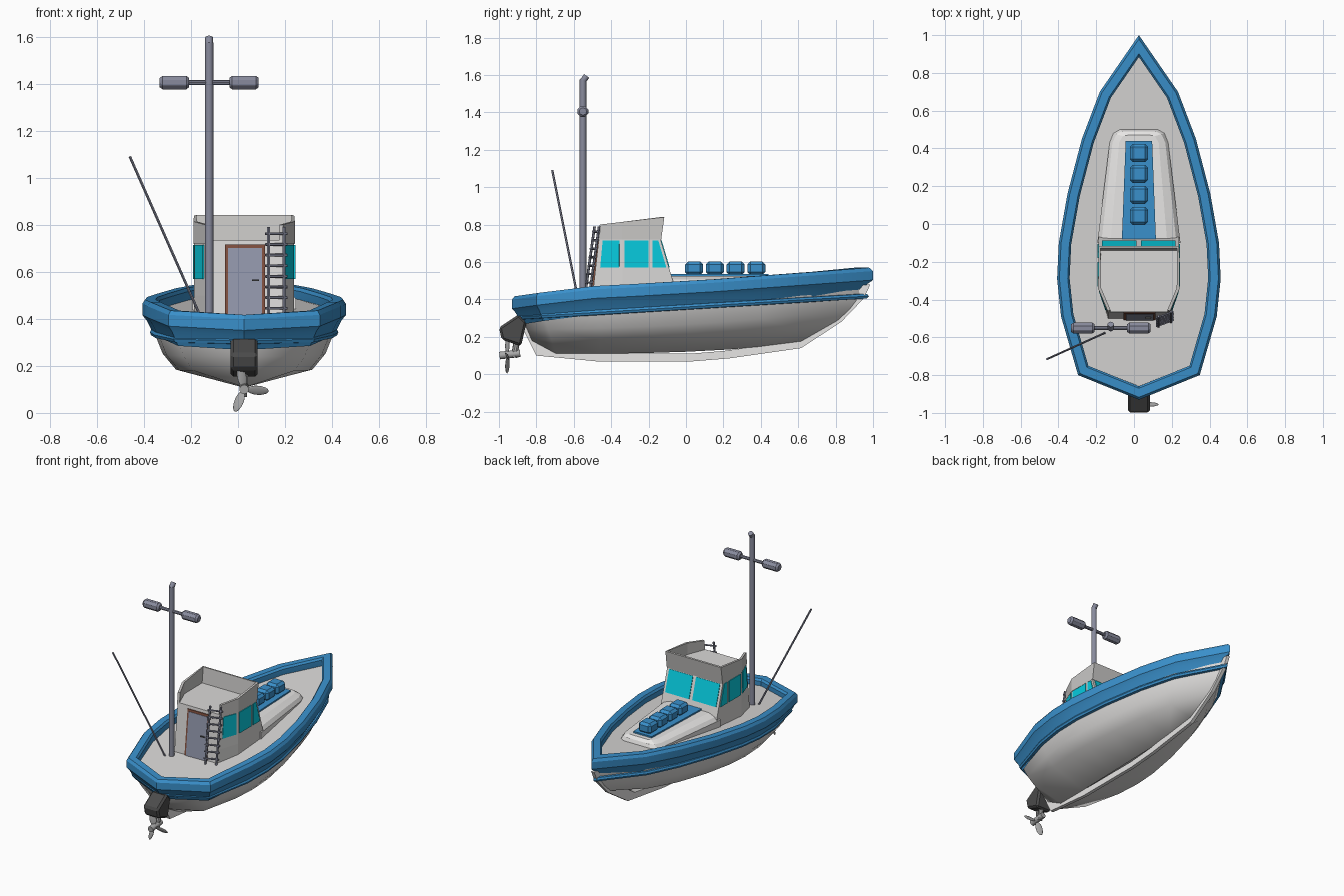
import bpy, bmesh, math
from mathutils import Vector

if "Cube" in bpy.data.objects:
    bpy.data.objects.remove(bpy.data.objects["Cube"])

CX = 0.026  # centre line of the boat


def material(name, r, g, b):
    m = bpy.data.materials.new(name)
    m.use_nodes = True
    m.diffuse_color = (r, g, b, 1)
    m.node_tree.nodes["Principled BSDF"].inputs["Base Color"].default_value = (r, g, b, 1)
    return m


WHITE = material("off white paint", .7, .69, .68)
TRIM = material("bright white trim", .82, .81, .8)
GREY = material("light grey roof", .58, .57, .56)
BLUE = material("blue paint", .042, .28, .6)
GLASS = material("cyan glass", .002, .6, .74)
STEEL = material("blue grey steel", .25, .26, .34)
DOOR = material("door grey", .29, .31, .41)
WOOD = material("brown frame", .22, .08, .05)
DARK = material("dark motor casing", .07, .07, .07)
METAL = material("propeller metal", .4, .4, .4)


def finish(ob, mat, bevel=0, thick=0, angle=None):
    ob.data.materials.append(mat)
    if thick:
        s = ob.modifiers.new("thickness", "SOLIDIFY")
        s.thickness, s.offset = thick, 0
    if bevel:
        b = ob.modifiers.new("bevel", "BEVEL")
        b.width, b.segments = bevel, 1
    if angle:
        bpy.ops.object.select_all(action="DESELECT")
        ob.select_set(True)
        bpy.context.view_layer.objects.active = ob
        bpy.ops.object.shade_smooth_by_angle(angle=math.radians(angle))
    return ob


def mesh(name, verts, faces, mat, **kw):
    me = bpy.data.meshes.new(name)
    me.from_pydata(verts, [], faces)
    bm = bmesh.new()
    bm.from_mesh(me)
    bmesh.ops.recalc_face_normals(bm, faces=bm.faces)
    bm.to_mesh(me)
    bm.free()
    ob = bpy.data.objects.new(name, me)
    bpy.context.collection.objects.link(ob)
    return finish(ob, mat, **kw)


def loft(name, rings, mat, loop=False, **kw):
    n, k = len(rings[0]), len(rings)
    faces = [(a * n + i, a * n + (i + 1) % n, (a + 1) % k * n + (i + 1) % n, (a + 1) % k * n + i)
             for a in range(k if loop else k - 1) for i in range(n)]
    if not loop:
        faces += [tuple(range(n)), tuple(range((k - 1) * n, k * n))]
    return mesh(name, [p for r in rings for p in r], faces, mat, **kw)


def box(name, lo, hi, mat, **kw):
    rings = [[(lo[0], lo[1], z), (hi[0], lo[1], z), (hi[0], hi[1], z), (lo[0], hi[1], z)]
             for z in (lo[2], hi[2])]
    return loft(name, rings, mat, **kw)


def tube(name, a, b, r, mat, sides=10, **kw):
    a, b = Vector(a), Vector(b)
    bpy.ops.mesh.primitive_cylinder_add(vertices=sides, radius=r, depth=(b - a).length, location=(a + b) / 2)
    ob = bpy.context.object
    ob.name = name
    ob.rotation_euler = (b - a).to_track_quat("Z", "Y").to_euler()
    return finish(ob, mat, **kw)


def plate(name, pts, mat):
    return mesh(name, pts, [tuple(range(len(pts)))], mat, thick=.008)


# Sheer outline from stern to bow: y, half width, rim height
HALF = [(-.93, 0, .417), (-.8, .322, .435), (-.49, .412, .472), (-.29, .433, .482), (-.1, .424, .493),
        (.16, .378, .508), (.45, .302, .53), (.7, .207, .548), (1, 0, .57)]
SHEER = [Vector((CX + w, y, z)) for y, w, z in HALF]
SHEER += [Vector((CX - w, y, z)) for y, w, z in HALF[-2:0:-1]]


def inset(ring, d, dz=0):
    out = []
    for i, p in enumerate(ring):
        e, f = (p - ring[i - 1]).xy.normalized(), (ring[(i + 1) % len(ring)] - p).xy.normalized()
        n1, n2 = Vector((e.y, -e.x)), Vector((f.y, -f.x))
        m = (n1 + n2) / (1 + n1.dot(n2))
        out.append(Vector((p.x - m.x * d, p.y - m.y * d, p.z + dz)))
    return out


def level(y0, y1, width, height):
    out = []
    for p in SHEER:
        t = (p.y + .93) / 1.93
        out.append(Vector((CX + (p.x - CX) * width, y0 + t * (y1 - y0), height(t))))
    return out


# Hull, gunwale, rub rail, deck and keel
stripe = level(-.885, .945, .885, lambda t: .306 + .112 * t)
hull = [inset(SHEER, .035, -.05), stripe,
        level(-.855, .895, .8, lambda t: .24 + .11 * t ** 2),
        level(-.83, .83, .67, lambda t: .18 + .11 * t ** 3),
        level(-.79, .62, .03, lambda t: .11 + .06 * t ** 3)]
loft("hull", hull, WHITE, angle=50)
RIM = [(.012, 0), (0, -.018), (0, -.066), (.018, -.088), (.05, -.15), (.066, -.06), (.066, -.014), (.056, 0)]
loft("gunwale", [inset(SHEER, d, dz) for d, dz in RIM], BLUE, loop=True, angle=25)
RAIL = [(.02, .016), (-.012, .012), (-.018, 0), (-.012, -.013), (.02, -.017)]
loft("rub_rail", [inset(stripe, d, dz) for d, dz in RAIL], BLUE, loop=True, angle=30)
deck = inset(SHEER, .056)
for p in deck:
    p.z = .386 + .03 * p.y
mesh("deck", deck, [tuple(range(len(deck)))], WHITE)
KEEL = [(-.9, .3), (-.8, .1), (-.465, .068), (.02, .068), (.23, .085), (.615, .14), (.83, .28),
        (.95, .405), (.985, .48)]
keel_pts = [(CX, y, z) for y, z in KEEL] + [(CX, y * .88, z * .88 + .05) for y, z in KEEL]
n = len(KEEL)
mesh("keel", keel_pts, [(i, i + 1, n + i + 1, n + i) for i in range(n - 1)], TRIM, thick=.024)


# Raised trunk ahead of the cabin
def trunk_ring(d, z):
    half = [(-.1, .22 - d * 1.4), (.43, .155 - d), (.48 - d * .3, .135 - d), (.5 - d * .6, .1 - d * .8)]
    return [(CX + w, y, z) for y, w in half] + [(CX - w, y, z) for y, w in half[::-1]]


loft("trunk", [trunk_ring(0, .37), trunk_ring(0, .485), trunk_ring(.015, .508), trunk_ring(.05, .525)],
     TRIM, angle=20)
loft("trunk_mat", [[(CX - .09, -.08, z), (CX + .09, -.08, z), (CX + .07, .44, z), (CX - .07, .44, z)]
                   for z in (.515, .535)], BLUE)
for i in range(4):
    y = .043 + i * .111
    box(f"deck_box_{i + 1}", (CX - .048, y - .048, .53), (CX + .048, y + .048, .603), BLUE, bevel=.016)


# Cabin with raked front and aft walls
def aft(z):
    return -.465 - .11 * (.735 - z)


def rake(z):
    return -.07 - (z - .5) * .298


def cabin_ring(z, front, shrink=0):
    half = [(aft(z), .163 - shrink), (-.34, .213 - shrink), (front, .213 - shrink)]
    return [(CX + w, y, z) for y, w in half] + [(CX - w, y, z) for y, w in half[::-1]]


loft("cabin", [cabin_ring(.36, -.07), cabin_ring(.5, -.07), cabin_ring(.735, -.14)], WHITE)

# Roof parapet, open at the stern
low = cabin_ring(.72, -.138, .005)
high = [(x, y, .8 + (y + .46) * .12) for x, y, z in cabin_ring(.8, -.122, .005)]
mesh("roof_parapet", low + high, [(i, i + 1, 7 + i, 6 + i) for i in range(5)], GREY, thick=.016)


# Cabin windows, mirrored on both sides
Z0, Z1 = .57, .715
for side, s in (("left", 1), ("right", -1)):
    wall = CX + s * .214
    plate(f"side_window_{side}", [(wall, -.33, Z0), (wall, -.2, Z0), (wall, -.2, Z1), (wall, -.33, Z1)], GLASS)
    plate(f"fore_window_{side}", [(wall, -.18, Z0), (wall, -.105, Z0), (wall, -.148, Z1), (wall, -.18, Z1)],
          GLASS)
    plate(f"aft_window_{side}", [(CX + s * (.214 - .05 * t), -.34 + (aft(z) + .34) * t, z)
                                 for t, z in ((.12, Z0), (.82, Z0), (.82, Z1), (.12, Z1))], GLASS)
    plate(f"front_window_{side}", [(CX + s * x, rake(z), z) for x, z in
                                   ((.012, Z0), (.195, Z0), (.195, Z1), (.012, Z1))], GLASS)

# Door in the aft wall
for name, x0, x1, top, out, mat in (("door_frame", -.055, .115, .715, .003, WOOD),
                                    ("door", -.043, .103, .7, .006, DOOR)):
    plate(name, [(x, aft(z) - out, z) for x, z in ((x0, .375), (x1, .375), (x1, top), (x0, top))], mat)
box("door_handle", (.06, aft(.565) - .018, .56), (.09, aft(.565) - .008, .568), DARK)

# Ladder leaning on the aft corner
FOOT, HEAD = Vector((.163, -.535, .375)), Vector((.163, -.477, .79))
across = Vector((.033, .012, 0))
for side, s in (("left", 1), ("right", -1)):
    tube(f"ladder_rail_{side}", FOOT + across * s, HEAD + across * s, .007, STEEL, 6)
for i in range(9):
    c = FOOT.lerp(HEAD, .06 + i * .109)
    tube(f"ladder_rung_{i + 1}", c - across * 1.4, c + across * 1.4, .006, STEEL, 6)

# Mast, lamps and antenna
MX, MY = -.123, -.551
tube("mast", (MX, MY, .355), (MX, MY, 1.575), .018, STEEL, 12, angle=40)
tube("mast_tip", (MX, MY - .002, 1.565), (MX, MY + .02, 1.595), .017, STEEL, 12, angle=40)
tube("lamp_bar", (-.22, MY, 1.405), (-.03, MY, 1.405), .011, STEEL, 8)
for side, x in (("right", -.333), ("left", -.037)):
    tube(f"lamp_{side}", (x, MY, 1.405), (x + .125, MY, 1.405), .033, STEEL, 8, bevel=.012)
tube("antenna", (-.14, -.57, .365), (-.46, -.715, 1.09), .006, STEEL, 6)

# Outboard motor and propeller
CASE = [(-.895, .32), (-1, .25), (-.985, .185), (-.882, .15), (-.852, .28)]
loft("motor_casing", [[(x, y, z) for y, z in CASE] for x in (CX - .058, CX + .058)], DARK, bevel=.012)
tube("motor_leg", (CX, -.9, .2), (CX, -.92, .09), .017, METAL)
tube("propeller_hub", (CX, -.997, .1), (CX, -.887, .112), .02, METAL, angle=40)
for i, deg in enumerate((100, -4, 248)):
    a = math.radians(deg)
    bpy.ops.mesh.primitive_uv_sphere_add(
        segments=12, ring_count=8, radius=1,
        location=(CX + .058 * math.cos(a), -.955, .1 + .055 * math.sin(a)))
    blade = bpy.context.object
    blade.name = f"propeller_blade_{i + 1}"
    blade.scale = (.047, .006, .022)
    blade.rotation_euler = (.5, -a, 0)
    finish(blade, METAL, angle=60)
